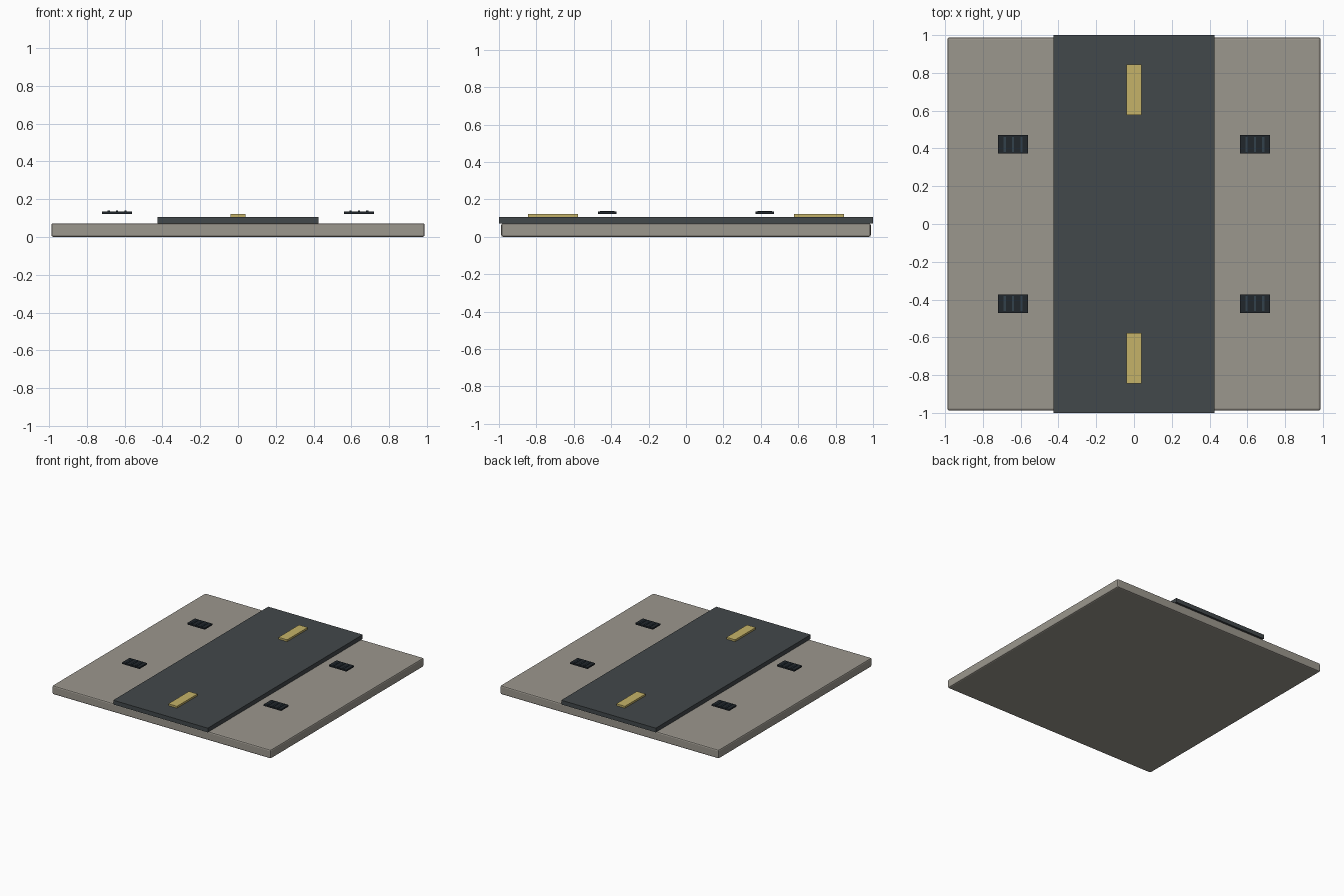
import bpy

if "Cube" in bpy.data.objects:
    bpy.data.objects.remove(bpy.data.objects["Cube"])


def material(name, rgb):
    m = bpy.data.materials.new(name)
    m.diffuse_color = (*rgb, 1)
    m.use_nodes = True
    m.node_tree.nodes["Principled BSDF"].inputs["Base Color"].default_value = m.diffuse_color
    return m


CONCRETE = material("concrete", (0.33, 0.31, 0.27))
ASPHALT = material("asphalt", (0.055, 0.065, 0.07))
PAINT = material("yellow_paint", (0.56, 0.45, 0.14))
IRON = material("dark_iron", (0.015, 0.02, 0.025))
STEEL = material("blue_steel", (0.032, 0.053, 0.07))


def box(name, x, y, z, mat, bevel=0):
    """Box from (min, max) ranges on each axis."""
    ranges = (x, y, z)
    bpy.ops.mesh.primitive_cube_add(size=1, location=[(a + b) / 2 for a, b in ranges])
    ob = bpy.context.object
    ob.name = name
    ob.scale = [b - a for a, b in ranges]
    bpy.ops.object.transform_apply(location=False, rotation=False, scale=True)
    ob.data.materials.append(mat)
    if bevel:
        mod = ob.modifiers.new("edge_bevel", "BEVEL")
        mod.width = bevel
        mod.segments = 2
    return ob


def around(c, size):
    return (c - size / 2, c + size / 2)


# Paved slab and raised road strip
box("base_slab", (-0.988, 0.988), (-0.988, 0.988), (0, 0.072), CONCRETE, 0.01)
box("road", (-0.427, 0.427), (-1, 1), (0.071, 0.106), ASPHALT)

# Centre line dashes
for sy, end in ((-1, "front"), (1, "back")):
    box(f"lane_dash_{end}", (-0.039, 0.039), around(sy * 0.711, 0.266),
        (0.105, 0.121), PAINT)

# Drain grates, each a plate with three raised bars
for sx, side in ((-1, "left"), (1, "right")):
    for sy, end in ((-1, "front"), (1, "back")):
        cx, cy = sx * 0.64, sy * 0.421
        box(f"drain_plate_{side}_{end}", around(cx, 0.158), around(cy, 0.098),
            (0.122, 0.134), IRON)
        for i in (-1, 0, 1):
            box(f"drain_bar_{side}_{end}_{i + 2}", around(cx + i * 0.044, 0.012),
                around(cy, 0.08), (0.13, 0.139), STEEL)
